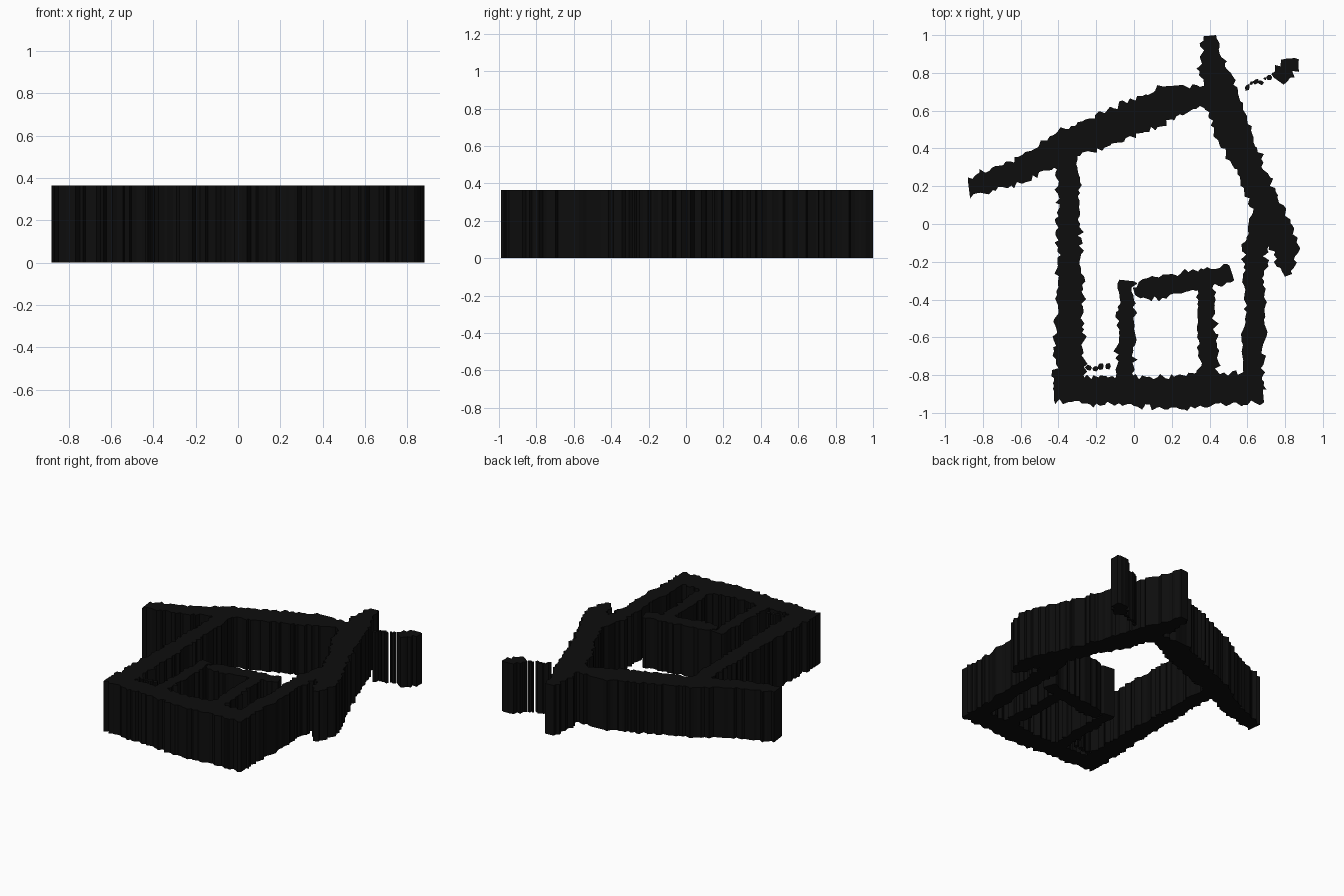
import bpy
import random
from math import cos, sin, tau
from mathutils import Vector
from mathutils.geometry import delaunay_2d_cdt

random.seed(7)
HEIGHT = 0.365
STEP = 0.02
LIMIT = Vector((0.88, 1))

cube = bpy.data.objects.get("Cube")
if cube:
    bpy.data.objects.remove(cube)

ink = bpy.data.materials.new("ink_black")
ink.use_nodes = True
ink.diffuse_color = (0.004, 0.004, 0.004, 1)
ink.node_tree.nodes["Principled BSDF"].inputs["Base Color"].default_value = ink.diffuse_color

polygons, owners = [], []


def clamp(point):
    return Vector([max(-limit, min(limit, value)) for value, limit in zip(point, LIMIT)])


def add_polygon(name, corners):
    """Store a flat outline, wound anticlockwise."""
    area = sum(a.cross(b) for a, b in zip(corners, corners[1:] + corners[:1]))
    polygons.append(corners if area > 0 else corners[::-1])
    owners.append(name)


def resample(points):
    """Even stations along a path, with the width blended."""
    points = [Vector(p) for p in points]
    stations = []
    for a, b in zip(points, points[1:]):
        count = max(1, round((b - a).xy.length / STEP))
        stations += [a.lerp(b, i / count) for i in range(count)]
    return stations + [points[-1]]


def brush_stroke(name, *points):
    """Ribbon through (x, y, half width) points, with torn dry-brush edges."""
    path = resample(points)
    last = len(path) - 1
    rows = []
    for i, station in enumerate(path):
        along = (path[min(i + 2, last)] - path[max(i - 2, 0)]).xy.normalized()
        side = Vector((-along.y, along.x))
        row = []
        for sign in (1, -1):
            width = max(station.z + random.triangular(-0.018, 0.026, 0), 0.008)
            slip = random.uniform(-0.007, 0.007)
            row.append(clamp(station.xy + side * sign * width + along * slip))
        rows.append(row)
    for a, b in zip(rows, rows[1:]):
        add_polygon(name, [a[1], b[1], b[0], a[0]])


def splatter(name, start, end, count, size):
    """Irregular ink drops scattered along a line."""
    for i in range(count):
        centre = Vector(start).lerp(Vector(end), i / (count - 1))
        centre.y += random.uniform(-size, size) / 2
        radius = size * random.uniform(0.4, 1)
        corners = []
        for k in range(6):
            reach = radius * random.uniform(0.6, 1.2)
            corners.append(centre + reach * Vector((cos(tau * k / 6), sin(tau * k / 6))))
        add_polygon(name, corners)


# Roof, with the chimney at the top of the right slope
brush_stroke("left_roof", (-.88, .19, .05), (-.6, .285, .062), (-.35, .42, .085),
             (0, .565, .088), (.2, .65, .088), (.38, .68, .05))
brush_stroke("right_roof", (.4, 1, .03), (.42, .82, .07), (.46, .68, .1), (.53, .48, .09),
             (.655, .2, .07), (.72, .05, .08), (.79, -.1, .075), (.82, -.27, .025))

# Walls and floor
brush_stroke("left_wall", (-.35, .4, .05), (-.34, -.2, .06), (-.34, -.9, .08))
brush_stroke("right_wall", (.7, .04, .08), (.64, -.15, .055), (.63, -.88, .053))
brush_stroke("floor_line", (-.43, -.875, .06), (.2, -.89, .085), (.68, -.865, .08))

# Door frame
brush_stroke("door_left_side", (-.035, -.3, .04), (-.05, -.85, .045))
brush_stroke("door_top", (0, -.36, .02), (.08, -.34, .06), (.52, -.27, .045))
brush_stroke("door_right_side", (.375, -.32, .042), (.4, -.85, .05))

# Smoke and loose drops
brush_stroke("smoke_puff", (.765, .755, .025), (.79, .8, .055), (.865, .875, .02))
splatter("smoke_trail", (.6, .73), (.74, .79), 7, .02)
splatter("floor_splatter", (-.24, -.77), (-.14, -.76), 4, .02)

# Merge the overlapping outlines in one plane
flat, faces = [], []
for polygon in polygons:
    faces.append(list(range(len(flat), len(flat) + len(polygon))))
    flat += polygon
verts, _, tris, _, _, sources = delaunay_2d_cdt(flat, [], faces, 0, 1e-5)
kept = [(tri, owners[min(source)]) for tri, source in zip(tris, sources) if source]
directed = {(tri[k - 1], tri[k]) for tri, _ in kept for k in range(len(tri))}


def raise_part(name):
    """Extrude one part, walled only along the outer edge of the merged shape."""
    index, coords, part_faces = {}, [], []

    def vert(i, z):
        if (i, z) not in index:
            index[i, z] = len(coords)
            coords.append((*verts[i], z))
        return index[i, z]

    for tri, owner in kept:
        if owner != name:
            continue
        part_faces.append([vert(i, HEIGHT) for i in tri])
        part_faces.append([vert(i, 0) for i in reversed(tri)])
        for a, b in zip(tri, tri[1:] + tri[:1]):
            if (b, a) not in directed:
                part_faces.append([vert(a, 0), vert(b, 0), vert(b, HEIGHT), vert(a, HEIGHT)])
    mesh = bpy.data.meshes.new(name)
    mesh.from_pydata(coords, [], part_faces)
    mesh.materials.append(ink)
    bpy.context.collection.objects.link(bpy.data.objects.new(name, mesh))


for part in dict.fromkeys(owners):
    raise_part(part)
